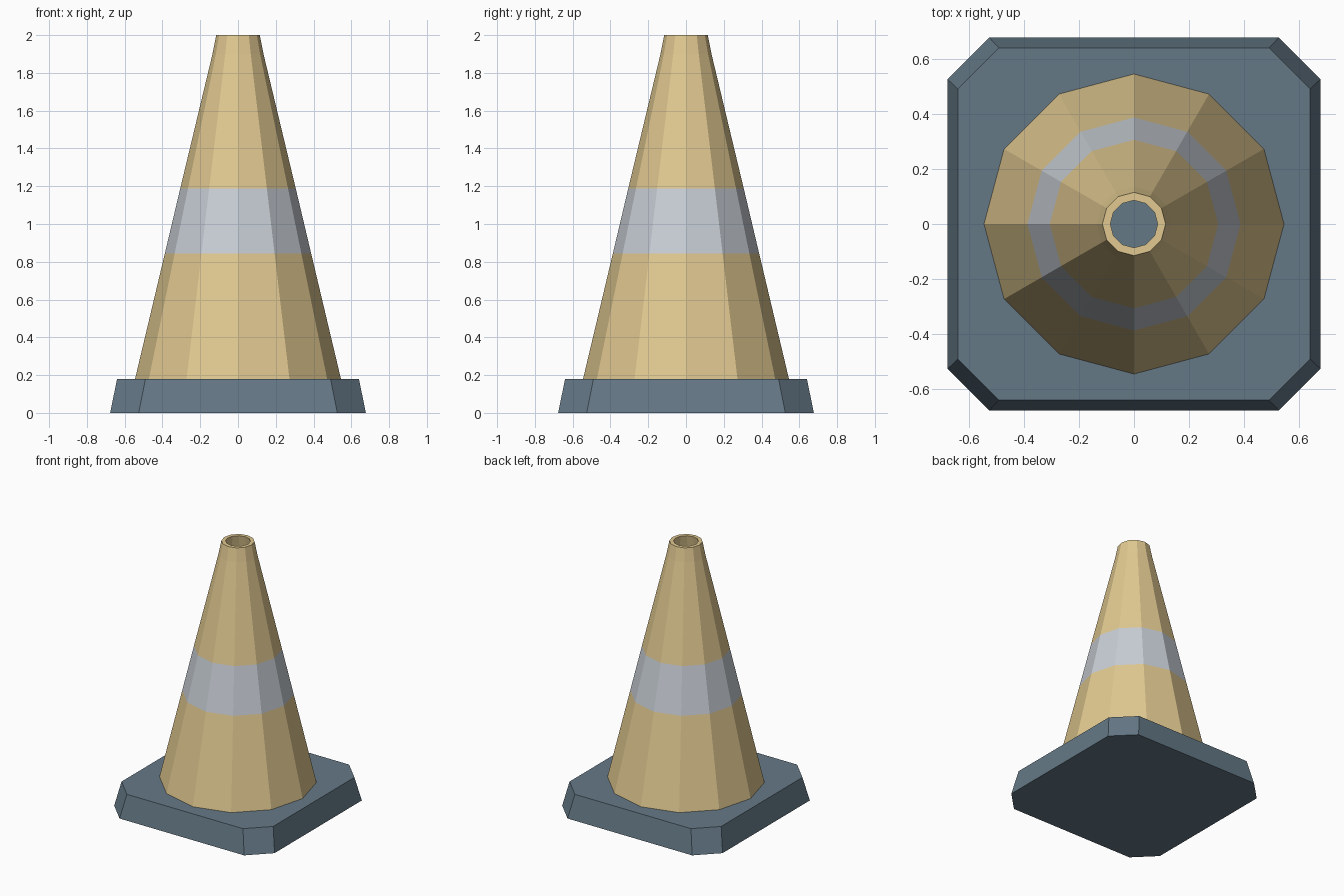
import bpy, bmesh
from math import cos, sin, pi

if "Cube" in bpy.data.objects:
    bpy.data.objects.remove(bpy.data.objects["Cube"])

def material(name, rgb):
    m = bpy.data.materials.new(name)
    m.diffuse_color = (*rgb, 1)
    m.use_nodes = True
    m.node_tree.nodes["Principled BSDF"].inputs["Base Color"].default_value = m.diffuse_color
    return m

def build(name, rings, mats, closed=False, cap=False, band=None):
    """Bridge a list of equal-length rings of points with flat quads."""
    bm = bmesh.new()
    loops = [[bm.verts.new(p) for p in ring] for ring in rings]
    n = len(loops[0])
    count = len(loops) if closed else len(loops) - 1
    for k in range(count):
        a, b = loops[k], loops[(k + 1) % len(loops)]
        for i in range(n):
            j = (i + 1) % n
            f = bm.faces.new((a[i], a[j], b[j], b[i]))
            f.material_index = 1 if k == band else 0
    if cap:
        bm.faces.new(loops[0][::-1])
        bm.faces.new(loops[-1])
    bmesh.ops.recalc_face_normals(bm, faces=bm.faces)
    me = bpy.data.meshes.new(name)
    bm.to_mesh(me)
    bm.free()
    for m in mats:
        me.materials.append(m)
    ob = bpy.data.objects.new(name, me)
    bpy.context.collection.objects.link(ob)
    return ob

def circle(r, z, n=12):
    return [(r * cos(2 * pi * i / n), r * sin(2 * pi * i / n), z) for i in range(n)]

def clipped_square(h, c, z):
    return [(h, -c, z), (h, c, z), (c, h, z), (-c, h, z),
            (-h, c, z), (-h, -c, z), (-c, -h, z), (c, -h, z)]

slate = material("slate_rubber", (0.13, 0.19, 0.24))
tan = material("tan_plastic", (0.75, 0.58, 0.28))
silver = material("reflective_silver", (0.58, 0.62, 0.67))

# Base plate: square with clipped corners, tapering upward
build("base_plate", [clipped_square(0.677, 0.526, 0), clipped_square(0.64, 0.49, 0.18)],
      [slate], cap=True)

# Hollow cone: outer profile up to the collar, over the rim, back down inside
profile = [(0.545, 0.18), (0.387, 0.845), (0.306, 1.187), (0.135, 1.9), (0.115, 2.0),
           (0.086, 2.0), (0.105, 1.9), (0.515, 0.18)]
build("cone_body", [circle(r, z) for r, z in profile], [tan, silver], closed=True, band=1)
